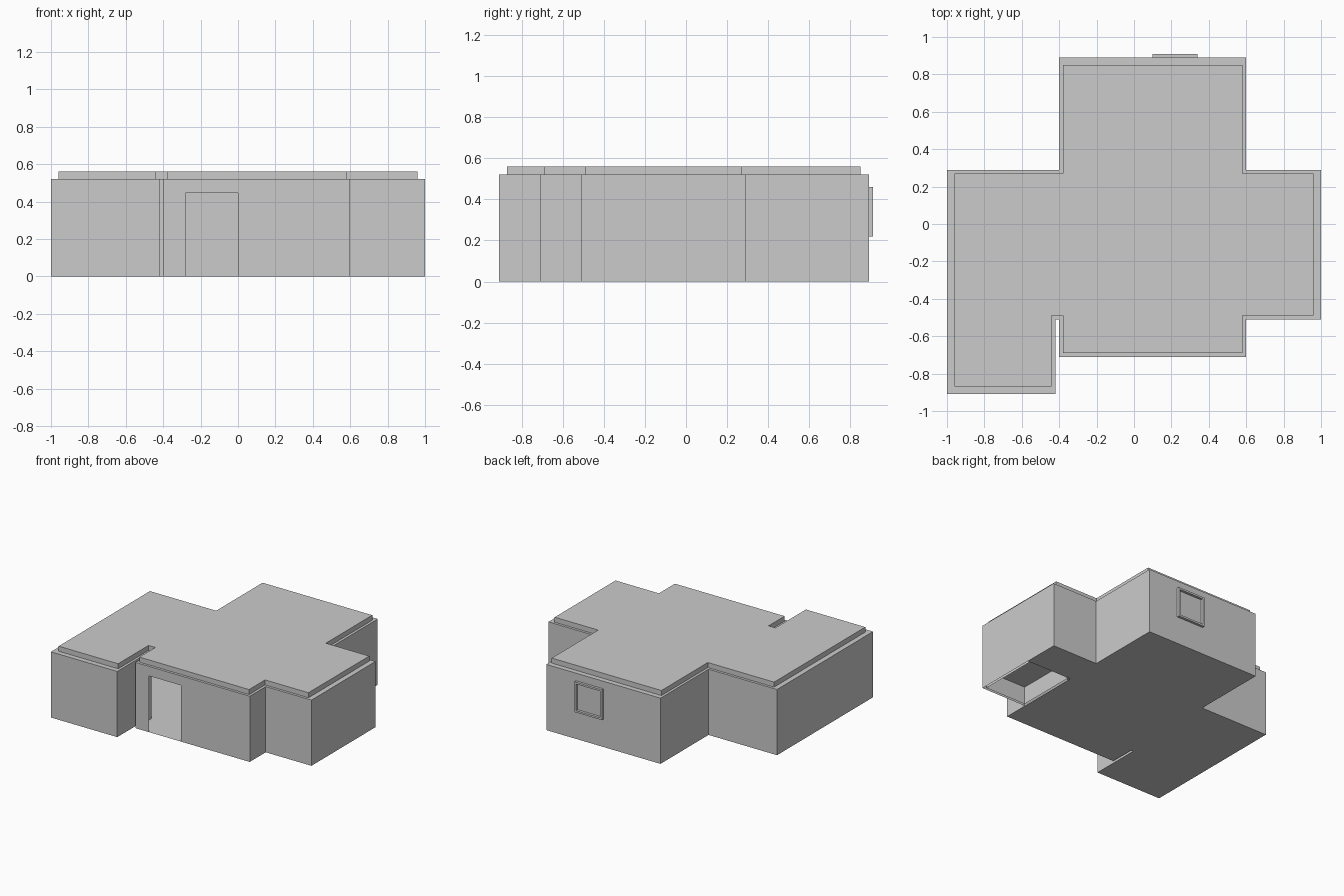
import bpy, bmesh

if "Cube" in bpy.data.objects:
    bpy.data.objects.remove(bpy.data.objects["Cube"])

H = 0.52          # wall height
ROOF = 0.56       # top of roof slab


def finish(name, bm):
    bmesh.ops.remove_doubles(bm, verts=bm.verts, dist=1e-4)
    bmesh.ops.recalc_face_normals(bm, faces=bm.faces)
    me = bpy.data.meshes.new(name)
    bm.to_mesh(me)
    bm.free()
    ob = bpy.data.objects.new(name, me)
    bpy.context.collection.objects.link(ob)
    return ob


def face(bm, pts):
    return bm.faces.new([bm.verts.new(p) for p in pts])


def prism(bm, outline, z0, z1, bottom=True):
    n = len(outline)
    for i in range(n):
        (ax, ay), (bx, by) = outline[i], outline[(i + 1) % n]
        face(bm, [(ax, ay, z0), (bx, by, z0), (bx, by, z1), (ax, ay, z1)])
    face(bm, [(x, y, z1) for x, y in outline])
    if bottom:
        face(bm, [(x, y, z0) for x, y in reversed(outline)])


def rect(x0, x1, y0, y1):
    return [(x0, y0), (x1, y0), (x1, y1), (x0, y1)]


# Counter-clockwise footprint of the house
plan = [(-1, -0.91), (-0.42, -0.91), (-0.42, -0.51), (-0.4, -0.51),
        (-0.4, -0.71), (0.6, -0.71), (0.6, -0.51), (1, -0.51),
        (1, 0.29), (0.6, 0.29), (0.6, 0.89), (-0.4, 0.89),
        (-0.4, 0.29), (-1, 0.29)]

# Hollow walls with a door opening in the front
bm = bmesh.new()
for i, a in enumerate(plan):
    b = plan[(i + 1) % len(plan)]
    if i == 4:
        prof = [(a[0], 0), (-0.28, 0), (-0.28, 0.445), (0, 0.445),
                (0, 0), (b[0], 0), (b[0], H), (a[0], H)]
        face(bm, [(x, a[1], z) for x, z in prof])
    else:
        face(bm, [(*a, 0), (*b, 0), (*b, H), (*a, H)])
face(bm, [(x, y, H) for x, y in plan])
# Floor, left open under half of the right wing
floor = plan[:7] + [(0.6, 0), (1, 0)] + plan[8:]
face(bm, [(x, y, 0) for x, y in reversed(floor)])
finish("house_walls", bm)

# Roof slab, set in from the wall tops
roof = [(-0.96, -0.87), (-0.44, -0.87), (-0.44, -0.49), (-0.38, -0.49),
        (-0.38, -0.69), (0.58, -0.69), (0.58, -0.49), (0.96, -0.49),
        (0.96, 0.27), (0.58, 0.27), (0.58, 0.85), (-0.38, 0.85),
        (-0.38, 0.27), (-0.96, 0.27)]
bm = bmesh.new()
prism(bm, roof, H, ROOF)
finish("roof_slab", bm)

# Back window frame: square ring standing out from the wall
bm = bmesh.new()
x0, x1, z0, z1, t = 0.1, 0.34, 0.22, 0.46, 0.015
outer = [(x0, z0), (x1, z0), (x1, z1), (x0, z1)]
inner = [(x0 + t, z0 + t), (x1 - t, z0 + t), (x1 - t, z1 - t), (x0 + t, z1 - t)]
for i in range(4):
    j = (i + 1) % 4
    oa, ob_, ia, ib = outer[i], outer[j], inner[i], inner[j]
    for p, q, yp, yq in ((oa, ob_, 0.89, 0.91), (ia, ib, 0.91, 0.89)):
        face(bm, [(p[0], yp, p[1]), (q[0], yp, q[1]),
                  (q[0], yq, q[1]), (p[0], yq, p[1])])
    for y in (0.89, 0.91):
        face(bm, [(oa[0], y, oa[1]), (ob_[0], y, ob_[1]),
                  (ib[0], y, ib[1]), (ia[0], y, ia[1])])
finish("window_frame", bm)

# Raised, stepped platform inside the right wing, open underneath
bm = bmesh.new()
prism(bm, rect(0.62, 0.98, -0.49, 0.0), 0, 0.14, bottom=False)
finish("inner_platform", bm)
